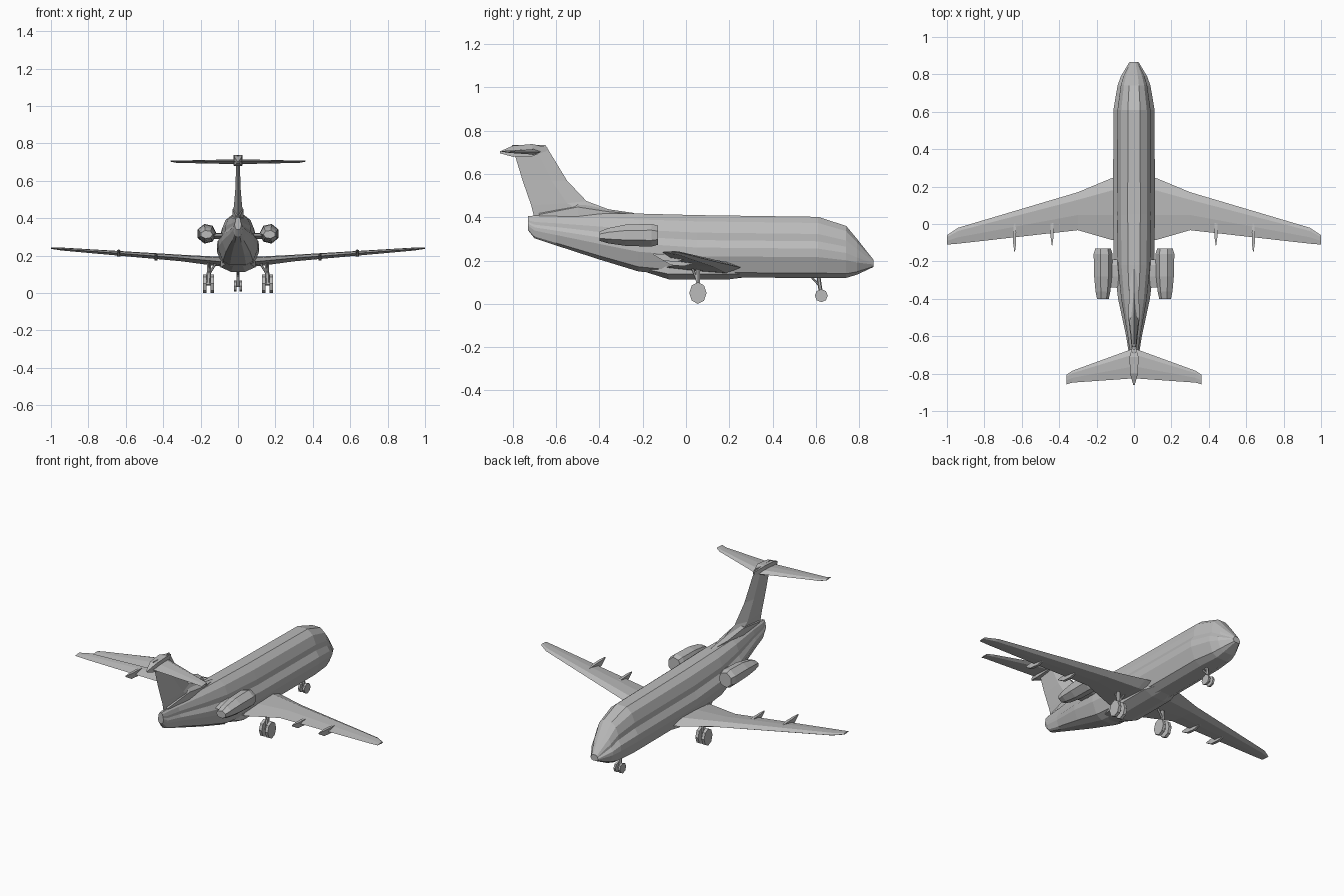
import bpy, bmesh
from math import cos, sin, pi
from mathutils import Matrix, Vector

if "Cube" in bpy.data.objects:
    bpy.data.objects.remove(bpy.data.objects["Cube"])

grey = bpy.data.materials.new("plain grey")
grey.use_nodes = True
grey.diffuse_color = (0.5, 0.5, 0.5, 1)
grey.node_tree.nodes["Principled BSDF"].inputs["Base Color"].default_value = (0.5, 0.5, 0.5, 1)


def finish(name, bm, mirror=False):
    bmesh.ops.recalc_face_normals(bm, faces=bm.faces)
    mesh = bpy.data.meshes.new(name)
    bm.to_mesh(mesh)
    bm.free()
    mesh.materials.append(grey)
    obj = bpy.data.objects.new(name, mesh)
    bpy.context.collection.objects.link(obj)
    if mirror:
        mod = obj.modifiers.new("mirror", "MIRROR")
        mod.use_mirror_merge = False
    return obj


def loft(name, rings, mirror=False):
    """Skin a list of equal-length closed rings and cap both ends."""
    bm = bmesh.new()
    loops = [[bm.verts.new(p) for p in ring] for ring in rings]
    for a, b in zip(loops, loops[1:]):
        n = len(a)
        for i in range(n):
            j = (i + 1) % n
            bm.faces.new((a[i], a[j], b[j], b[i]))
    bm.faces.new(loops[0])
    bm.faces.new(loops[-1])
    return finish(name, bm, mirror)


def oval(x, y, z, rx, rz, sides):
    return [(x + rx * cos(2 * pi * (i + 0.5) / sides), y,
             z + rz * sin(2 * pi * (i + 0.5) / sides)) for i in range(sides)]


def foil(x, lead, trail, z, thick):
    """Six-sided wing section across the span."""
    def at(f):
        return lead + (trail - lead) * f
    h = thick / 2
    return [(x, lead, z), (x, at(.2), z + h), (x, at(.6), z + h * .8),
            (x, trail, z), (x, at(.6), z - h * .6), (x, at(.2), z - h)]


def rod(bm, a, b, radius, sides=6):
    a, b = Vector(a), Vector(b)
    turn = (b - a).to_track_quat("Z", "Y").to_matrix().to_4x4()
    bmesh.ops.create_cone(bm, cap_ends=True, segments=sides, radius1=radius,
                          radius2=radius, depth=(b - a).length,
                          matrix=Matrix.Translation((a + b) / 2) @ turn)


# Fuselage: half section as fractions of half-width and height
half = [(.3, 1), (.62, .9), (.8, .72), (.81, .6), (1, .48), (1, .34), (.75, .08), (.4, 0)]
section = half + [(-x, z) for x, z in reversed(half)]
stations = [  # y, half-width, bottom, top
    (.865, .025, .17, .205), (.79, .07, .135, .3), (.74, .088, .12, .36),
    (.61, .11, .12, .402), (.05, .112, .122, .41), (-.22, .108, .15, .417),
    (-.4, .085, .205, .417), (-.6, .042, .27, .412), (-.7, .026, .303, .408),
    (-.73, .018, .34, .405)]
loft("fuselage", [[(w * x, y, lo + (hi - lo) * z) for x, z in section]
                  for y, w, lo, hi in stations])

# Belly fairing under the wing roots
loft("belly_fairing", [oval(0, y, z, w, h, 8) for y, w, z, h in
     [(.3, .06, .145, .02), (.2, .1, .155, .045), (-.08, .1, .155, .045), (-.2, .06, .17, .02)]])

# Wings
loft("wings", [foil(*s) for s in [
    (.04, .27, -.1, .165, .055), (.12, .245, -.085, .17, .05), (.3, .17, -.033, .187, .035),
    (.94, -.02, -.105, .235, .016), (1, -.06, -.11, .24, .008)]], True)

# Flap track fairings
for label, x, y, z in [("inner", .438, -.03, .197), ("outer", .638, -.065, .217)]:
    loft(label + "_flap_fairings", [oval(x, y + d, z + dz, r, r * 2, 4) for d, r, dz in
         [(.085, .003, 0), (.02, .012, -.006), (-.04, .011, -.002), (-.085, .002, .012)]], True)

# Engines and their pylons
loft("engines", [oval(.168, y, z, rx, rz, 7) for y, rx, z, rz in
     [(-.13, .043, .317, .045), (-.16, .053, .317, .054), (-.28, .05, .317, .05),
      (-.36, .042, .315, .036), (-.4, .033, .313, .022)]], True)
loft("engine_pylons", [foil(x, -.19, -.34, .305, .03) for x in (.05, .13)], True)

# Fin with its dorsal fillet
loft("fin", [[(0, front, z + dz), (w, front - .35 * (front - back), z + dz / 2), (0, back, z),
              (-w, front - .35 * (front - back), z + dz / 2)]
             for front, back, z, w, dz in [
                 (-.3, -.7, .395, .03, .02), (-.46, -.715, .455, .022, .02),
                 (-.55, -.755, .57, .013, 0), (-.65, -.805, .735, .01, 0)]])
loft("dorsal_fillet", [oval(0, y, z, w, h, 6) for y, w, z, h in
     [(-.24, .01, .41, .01), (-.36, .03, .415, .022), (-.5, .035, .425, .045), (-.68, .012, .405, .015)]])

# Tailplane and the bullet at its centre
loft("tailplane", [foil(*s) for s in [
    (0, -.665, -.825, .702, .026), (.33, -.785, -.848, .702, .012),
    (.36, -.805, -.857, .705, .006)]], True)
loft("tail_bullet", [oval(0, y, z, w, h, 4) for y, w, z, h in
     [(-.64, .006, .715, .01), (-.71, .034, .71, .04), (-.8, .03, .705, .036), (-.86, .006, .7, .006)]])

# Main gear: paired wheels, leg and side brace
bm = bmesh.new()
for x in (.128, .168):
    rod(bm, (x, .055, .05), (x + .018, .055, .05), .05, 8)
for v in bm.verts:
    v.co.y = .055 + (v.co.y - .055) * .8
rod(bm, (.13, .055, .05), (.18, .055, .05), .01)
rod(bm, (.157, .055, .05), (.155, .055, .18), .011)
rod(bm, (.155, .06, .1), (.115, .06, .165), .006)
rod(bm, (.155, .055, .1), (.155, .025, .175), .006)
finish("main_gear", bm, True)

# Nose gear: two small wheels, leg and drag brace
bm = bmesh.new()
for x in (-.015, .015):
    rod(bm, (x - .006, .625, .038), (x + .006, .625, .038), .03, 8)
rod(bm, (-.015, .625, .038), (.015, .625, .038), .007)
rod(bm, (0, .625, .038), (0, .61, .14), .009)
rod(bm, (0, .62, .08), (0, .575, .13), .005)
finish("nose_gear", bm)
